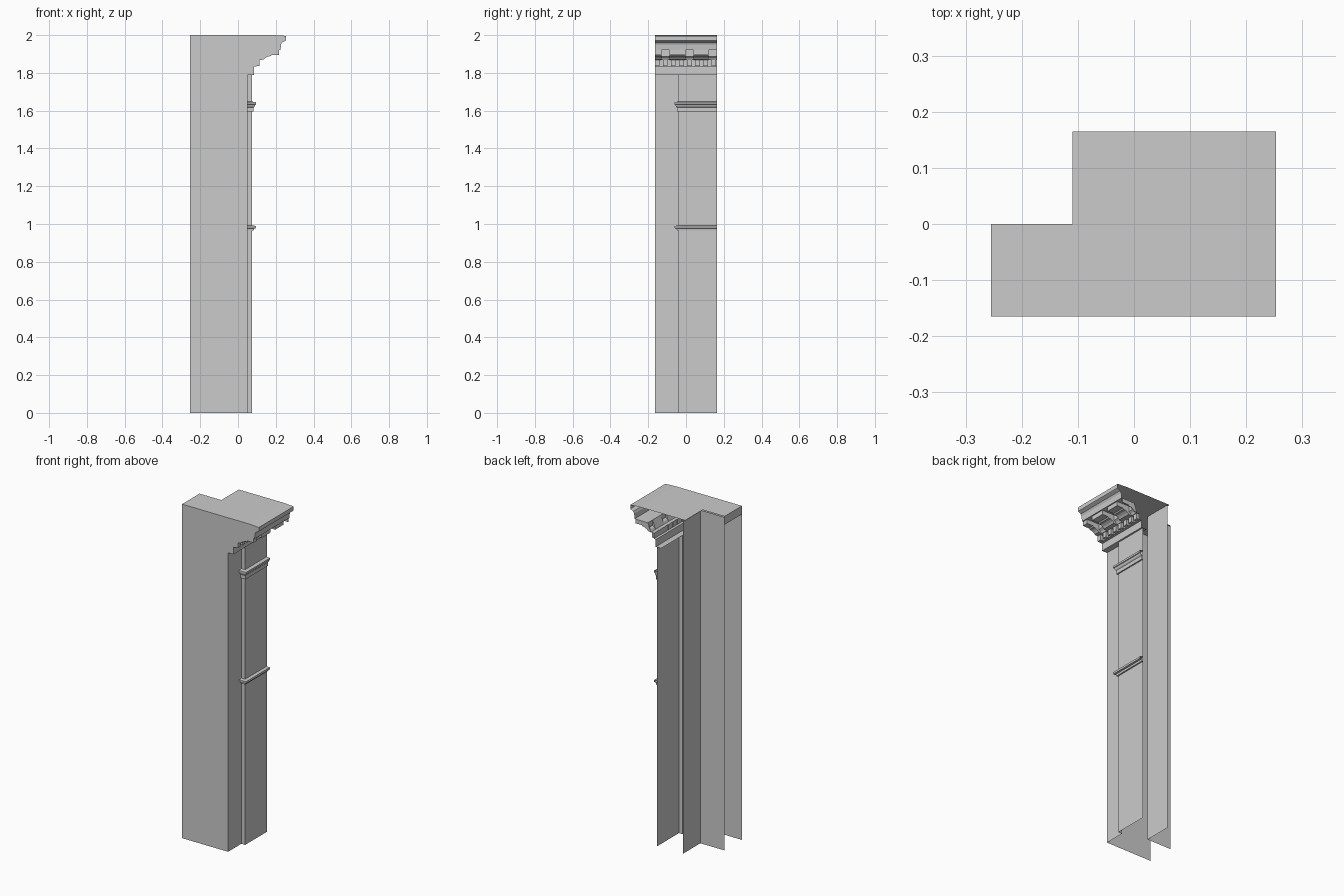
import bpy

if "Cube" in bpy.data.objects:
    bpy.data.objects.remove(bpy.data.objects["Cube"])

Y0, Y1 = -0.165, 0.165


def mesh(name, verts, faces):
    me = bpy.data.meshes.new(name)
    me.from_pydata(verts, [], faces)
    ob = bpy.data.objects.new(name, me)
    bpy.context.collection.objects.link(ob)
    return ob


def wall(name, path, z0, z1):
    """Open sheet: plan path (x, y) raised from z0 to z1."""
    n = len(path)
    verts = [(x, y, z) for z in (z0, z1) for x, y in path]
    return mesh(name, verts, [(i, i + 1, n + i + 1, n + i) for i in range(n - 1)])


def extrude(name, prof, y0, y1, closed=True, front=True, back=True):
    """Profile (x, z) swept along y, with optional end caps."""
    n = len(prof)
    verts = [(x, y, z) for y in (y0, y1) for x, z in prof]
    faces = [(i, (i + 1) % n, n + (i + 1) % n, n + i)
             for i in range(n if closed else n - 1)]
    if front:
        faces.append(tuple(range(n)))
    if back:
        faces.append(tuple(range(2 * n - 1, n - 1, -1)))
    return mesh(name, verts, faces)


def band(name, prof):
    """Moulding wrapped round the raised panel edge; prof is (projection, z)."""
    n = len(prof)
    verts = []
    for k in range(3):
        for d, z in prof:
            y = -0.04 - d
            verts.append([(0.05, y, z), (0.075 + d, y, z), (0.075 + d, Y1, z)][k])
    faces = [(k * n + i, (k + 1) * n + i, (k + 1) * n + i + 1, k * n + i + 1)
             for k in range(2) for i in range(n - 1)]
    return mesh(name, verts, faces)


# Walls: front and stepped right face, then the notch at the back left
wall("front_wall", [(-0.255, Y0), (0.05, Y0)], 0, 1.95)
wall("right_wall", [(0.05, Y0), (0.05, -0.04), (0.075, -0.04), (0.075, Y1)], 0, 1.79)
wall("rear_wall", [(-0.095, Y1), (-0.095, 0), (-0.255, 0)], 0, 1.995)

# String courses on the raised panel
band("lower_band", [(0, .965), (.008, .965), (.01, .976), (.02, .978), (.02, .99), (0, .992)])
band("upper_band", [(0, 1.595), (.008, 1.595), (.008, 1.617), (.013, 1.622),
                    (.017, 1.632), (.021, 1.634), (.021, 1.645), (0, 1.648)])

# Roof slab with its front and left edges
mesh("roof", [(-0.255, Y0, 2), (0.188, Y0, 2), (0.188, Y1, 2),
              (-0.11, Y1, 2), (-0.11, 0, 2), (-0.255, 0, 2)], [(0, 1, 2, 3, 4, 5)])
wall("roof_edge", [(-0.255, 0), (-0.255, Y0), (0.05, Y0)], 1.95, 2)

# Cornice, open inside and at the back end
cornice = [(.05, 1.79), (.085, 1.79), (.085, 1.833), (.098, 1.835), (.098, 1.868),
           (.118, 1.868), (.125, 1.88), (.137, 1.888), (.137, 1.92), (.225, 1.92),
           (.228, 1.95), (.234, 1.962), (.25, 1.97), (.253, 1.972), (.253, 1.996), (.188, 2)]
extrude("cornice", cornice, Y0, Y1, closed=False, front=False, back=False)
extrude("cornice_end", cornice + [(.05, 2)], Y0, Y0 + 0.001, closed=False, back=False)

# Scrolled brackets under the cornice
bracket = [(.137, 1.92), (.218, 1.92), (.218, 1.895), (.178, 1.895), (.172, 1.889),
           (.158, 1.887), (.145, 1.88), (.137, 1.871), (.118, 1.868)]
for i, (a, b) in enumerate([(Y0, -.13), (-.088, -.003), (.04, .12), (.161, Y1)]):
    extrude(f"bracket_{i}", bracket, a, b)

# Dentil row
tooth = [(.096, 1.836), (.115, 1.836), (.115, 1.868), (.096, 1.868)]
for i in range(8):
    a = Y0 + i * 0.0427
    extrude(f"dentil_{i}", tooth, a, min(a + 0.025, Y1))
